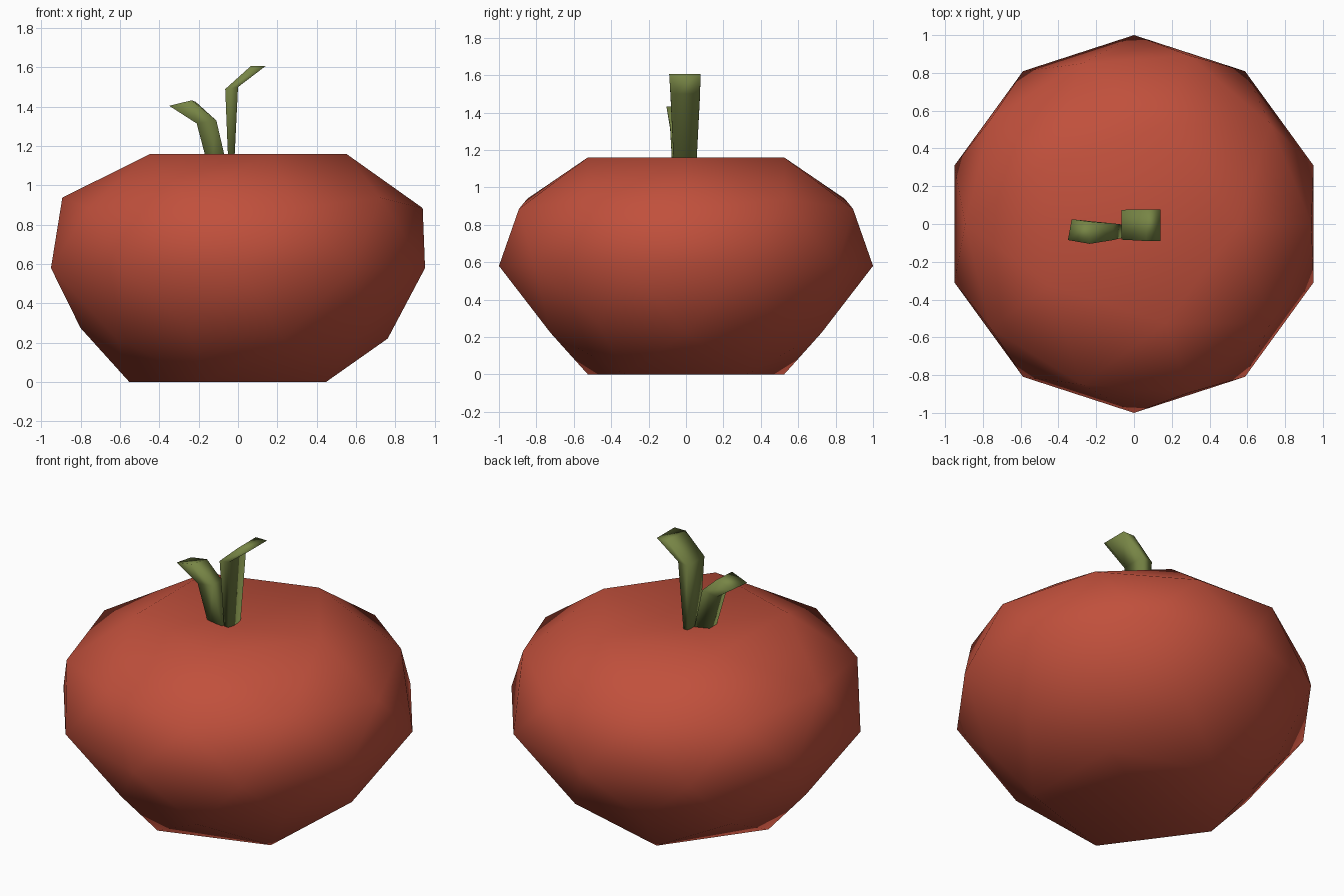
import bpy, bmesh

if "Cube" in bpy.data.objects:
    bpy.data.objects.remove(bpy.data.objects["Cube"])


def material(name, rgb):
    m = bpy.data.materials.new(name)
    m.diffuse_color = (*rgb, 1.0)
    m.use_nodes = True
    m.node_tree.nodes["Principled BSDF"].inputs["Base Color"].default_value = m.diffuse_color
    return m


red = material("tomato red", (0.53, 0.08, 0.045))
green = material("stem green", (0.185, 0.235, 0.06))


def finish(bm, name, mat):
    bmesh.ops.recalc_face_normals(bm, faces=bm.faces[:])
    for f in bm.faces:
        f.smooth = True
    me = bpy.data.meshes.new(name)
    bm.to_mesh(me)
    bm.free()
    me.materials.append(mat)
    ob = bpy.data.objects.new(name, me)
    bpy.context.collection.objects.link(ob)
    return ob


# body: squashed icosphere, wider shoulders, narrower lower ring, dented poles
bm = bmesh.new()
bmesh.ops.create_icosphere(bm, subdivisions=2, radius=1.0)
for v in bm.verts:
    z = v.co.z
    if abs(z) < 0.1:
        s = 1.0
    elif -0.6 < z < 0:
        s = 0.895
    else:
        s = 1.05
    v.co.x *= s
    v.co.y *= s
    if z > 0.95:
        v.co.z = 1.08
    elif z < -0.95:
        v.co.z = 0.08
    else:
        v.co.z = 0.58 + z * 0.6817
finish(bm, "body", red)


# stems: four-sided lofts through a few corner rings
def stem(name, rings):
    bm = bmesh.new()
    loops = [[bm.verts.new(p) for p in ring] for ring in rings]
    for a, b in zip(loops, loops[1:]):
        for i in range(4):
            j = (i + 1) % 4
            bm.faces.new((a[i], a[j], b[j], b[i]))
    bm.faces.new(loops[0][::-1])
    bm.faces.new(loops[-1])
    return finish(bm, name, green)


def ring(x0, x1, y0, y1, z0, z1):
    return [(x0, y0, z0), (x1, y0, z1), (x1, y1, z1), (x0, y1, z0)]


stem("tall_stem", [
    ring(-0.047, -0.022, -0.062, 0.052, 1.05, 1.05),
    ring(-0.065, 0.0, -0.083, 0.075, 1.49, 1.50),
    ring(0.065, 0.14, -0.09, 0.078, 1.607, 1.607),
])

stem("short_stem", [
    ring(-0.14, -0.045, -0.07, -0.005, 1.05, 1.05),
    ring(-0.21, -0.11, -0.085, 0.003, 1.315, 1.33),
    [(-0.35, -0.085, 1.405), (-0.235, -0.105, 1.433),
     (-0.215, 0.01, 1.425), (-0.33, 0.025, 1.40)],
])
